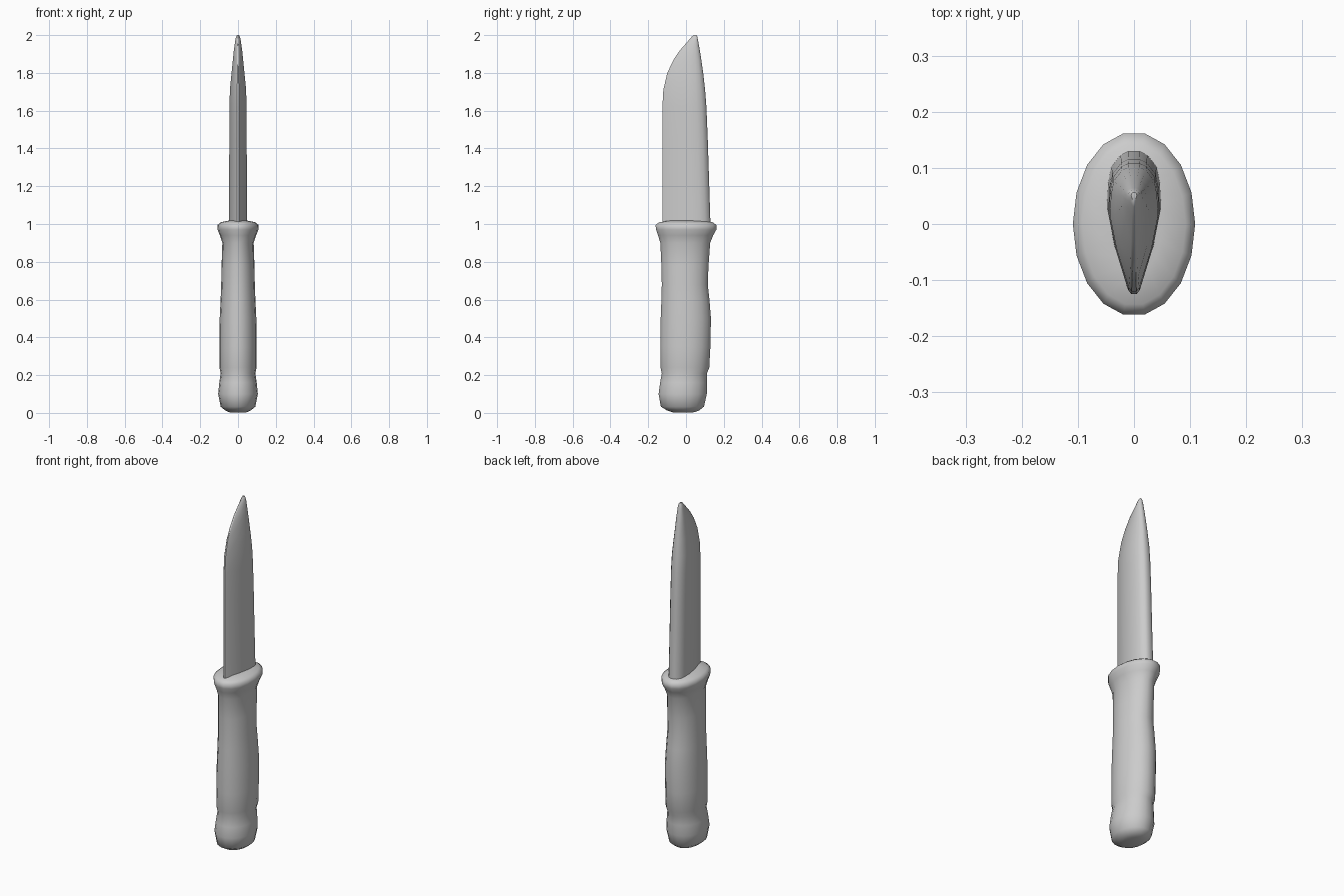
import bpy, bmesh, math


def loft(name, rings, angle):
    """Skin a stack of equal-length point rings and cap both ends."""
    bm = bmesh.new()
    loops = [[bm.verts.new(p) for p in ring] for ring in rings]
    n = len(loops[0])
    for a, b in zip(loops, loops[1:]):
        for i in range(n):
            j = (i + 1) % n
            bm.faces.new((a[i], a[j], b[j], b[i]))
    bm.faces.new(loops[0][::-1])
    bm.faces.new(loops[-1])
    bmesh.ops.recalc_face_normals(bm, faces=bm.faces)
    mesh = bpy.data.meshes.new(name)
    bm.to_mesh(mesh)
    bm.free()
    obj = bpy.data.objects.new(name, mesh)
    bpy.context.collection.objects.link(obj)
    bpy.ops.object.select_all(action='DESELECT')
    obj.select_set(True)
    bpy.context.view_layer.objects.active = obj
    bpy.ops.object.shade_smooth_by_angle(angle=math.radians(angle))
    return obj


def oval(z, half_x, y0, y1, sides=18):
    cy, ry = (y0 + y1) / 2, (y1 - y0) / 2
    return [(half_x * math.cos(t), cy + ry * math.sin(t), z)
            for t in (2 * math.pi * i / sides for i in range(sides))]


# Handle with pommel and flared guard: z, half width, back and front depth
handle = [
    (0.003, 0.045, -0.07, 0.04), (0.012, 0.066, -0.10, 0.07),
    (0.033, 0.092, -0.135, 0.097), (0.10, 0.105, -0.147, 0.112),
    (0.16, 0.099, -0.139, 0.113), (0.21, 0.092, -0.130, 0.113),
    (0.24, 0.098, -0.137, 0.125), (0.35, 0.098, -0.138, 0.131),
    (0.50, 0.097, -0.136, 0.134), (0.60, 0.092, -0.132, 0.126),
    (0.68, 0.089, -0.130, 0.117), (0.78, 0.087, -0.132, 0.121),
    (0.90, 0.083, -0.138, 0.130), (0.94, 0.096, -0.150, 0.146),
    (0.97, 0.108, -0.161, 0.163), (0.995, 0.109, -0.164, 0.164),
    (1.009, 0.092, -0.145, 0.143), (1.018, 0.05, -0.09, 0.09),
]
loft("handle", [oval(*s) for s in handle], 60)

# Blade section: half width fraction, depth fraction from edge to spine
half = [(0.10, 0.0), (0.22, 0.03), (0.72, 0.34), (1.0, 0.61),
        (0.95, 0.78), (0.84, 0.89), (0.50, 0.975), (0.22, 1.0)]
section = half + [(-x, y) for x, y in reversed(half)]

# Blade stations: z, half width, cutting edge y, spine y
blade = [
    (0.95, 0.049, -0.125, 0.131), (1.20, 0.047, -0.125, 0.123),
    (1.45, 0.046, -0.125, 0.115), (1.62, 0.045, -0.125, 0.108),
    (1.71, 0.043, -0.120, 0.101), (1.80, 0.034, -0.099, 0.091),
    (1.87, 0.027, -0.066, 0.081), (1.92, 0.022, -0.032, 0.073),
    (1.97, 0.015, 0.012, 0.064), (1.992, 0.010, 0.031, 0.060),
    (2.0, 0.005, 0.041, 0.056),
]
loft("blade", [[(w * x, e + (s - e) * y, z) for x, y in section]
               for z, w, e, s in blade], 50)
